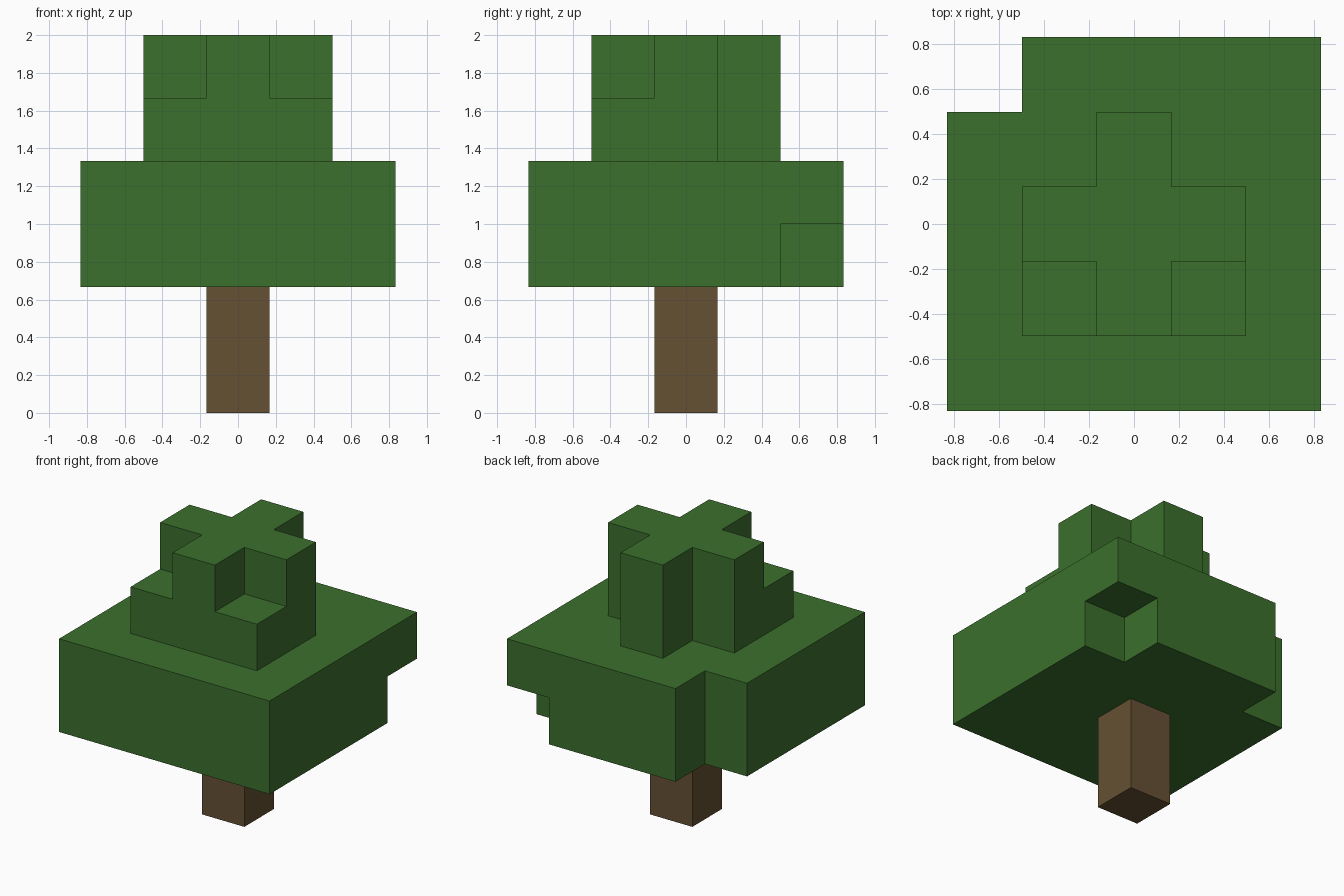
import bpy
import bmesh
from math import radians
from mathutils import Vector

if "Cube" in bpy.data.objects:
    bpy.data.objects.remove(bpy.data.objects["Cube"], do_unlink=True)

UNIT = 1 / 3  # edge length of one block


def make_material(name, color):
    mat = bpy.data.materials.new(name)
    mat.use_nodes = True
    mat.diffuse_color = color
    mat.node_tree.nodes["Principled BSDF"].inputs["Base Color"].default_value = color
    return mat


def blocks(name, layers, bottom, mat):
    """Merge unit blocks into one shell; each layer lists rows from back to front."""
    cells = set()
    for k, rows in enumerate(layers):
        for j, row in enumerate(rows):
            for i, mark in enumerate(row):
                if mark == "#":
                    cells.add((i - len(row) // 2, len(rows) // 2 - j, bottom + k))

    bm = bmesh.new()
    for cell in cells:
        for axis in range(3):
            for sign in (-1, 1):
                normal = Vector((0, 0, 0))
                normal[axis] = sign
                if tuple(int(c + n) for c, n in zip(cell, normal)) in cells:
                    continue
                u = Vector((0, 0, 0))
                u[(axis + 1) % 3] = 0.5
                v = normal.cross(u)
                middle = Vector(cell) + Vector((0, 0, 0.5)) + normal / 2
                corners = (middle - u - v, middle + u - v, middle + u + v, middle - u + v)
                bm.faces.new([bm.verts.new(c * UNIT) for c in corners])

    # Weld the blocks and merge coplanar squares into large flat faces
    bmesh.ops.remove_doubles(bm, verts=bm.verts, dist=0.001)
    bmesh.ops.dissolve_limit(bm, angle_limit=radians(1), verts=bm.verts, edges=bm.edges)
    mesh = bpy.data.meshes.new(name)
    bm.to_mesh(mesh)
    bm.free()
    mesh.materials.append(mat)
    obj = bpy.data.objects.new(name, mesh)
    bpy.context.collection.objects.link(obj)
    return obj


leaf_green = make_material("leaf green", (0.045, 0.162, 0.026, 1))
bark_brown = make_material("bark brown", (0.130, 0.082, 0.033, 1))

# Trunk: a square post
blocks("trunk", [["#"], ["#"]], 0, bark_brown)

# Lower crown: wide slab, one back corner gone, the other notched underneath
full = "#####"
blocks("lower_crown", [
    [" ### "] + [full] * 4,
    [" ####"] + [full] * 4,
], 2, leaf_green)

# Upper crown: cross on top, with filled front corners below
blocks("upper_crown", [
    [" # ", "###", "###"],
    [" # ", "###", " # "],
], 4, leaf_green)
